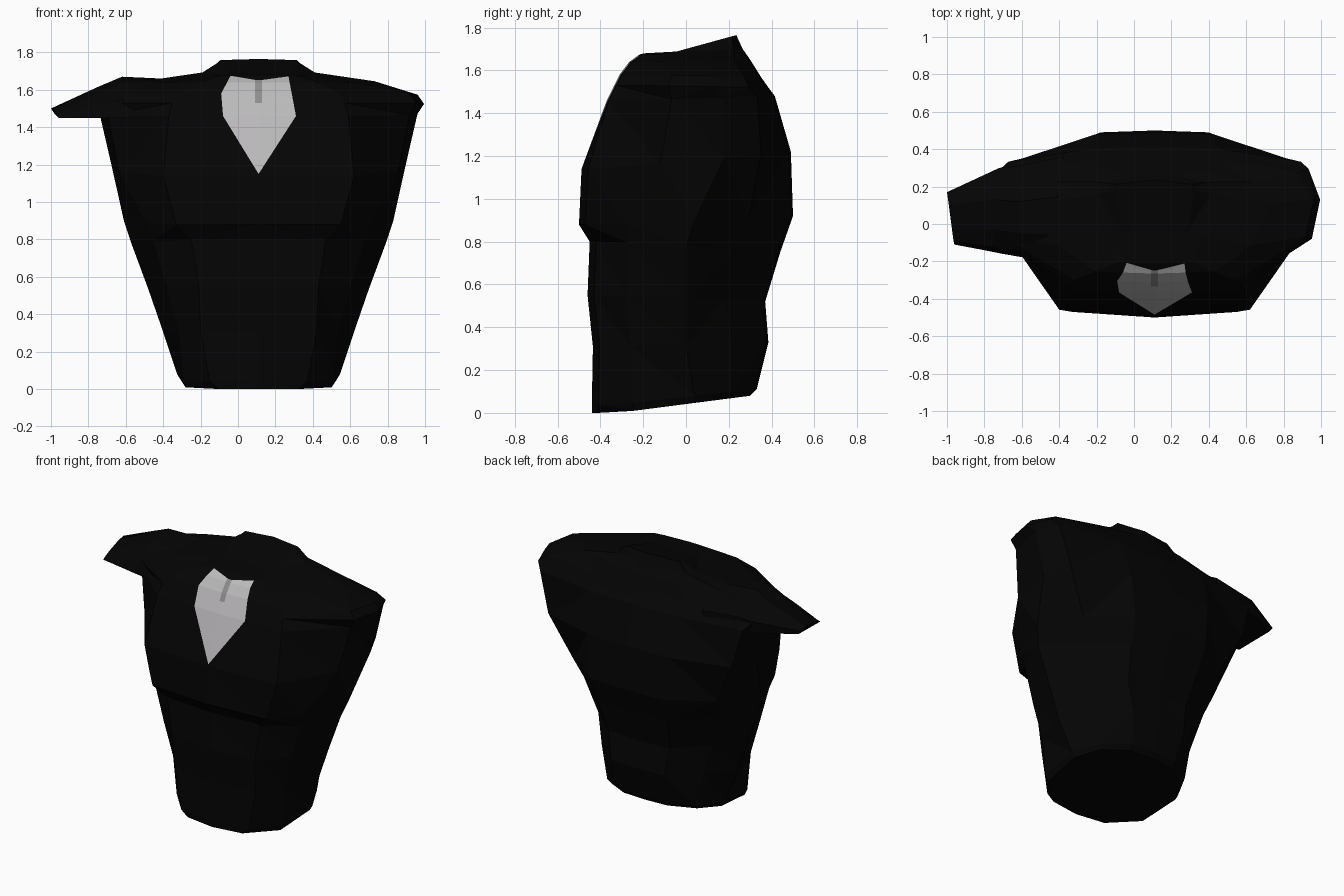
import bpy, bmesh, math
from mathutils import Vector

CX = 0.11  # centre line of the torso


def material(name, r, g, b):
    m = bpy.data.materials.new(name)
    m.diffuse_color = (r, g, b, 1)
    return m


black = material("black_cloth", 0.0013, 0.0013, 0.0013)
light = material("light_shirt", 0.5, 0.49, 0.5)
grey = material("grey_tie", 0.27, 0.27, 0.27)


def loft(bm, rings):
    """Join closed rings of points with quads and cap both ends."""
    loops = [[bm.verts.new(p) for p in ring] for ring in rings]
    n = len(loops[0])
    for a, b in zip(loops, loops[1:]):
        for i in range(n):
            j = (i + 1) % n
            bm.faces.new((a[i], a[j], b[j], b[i]))
    bm.faces.new(loops[0][::-1])
    bm.faces.new(loops[-1])
    bmesh.ops.recalc_face_normals(bm, faces=bm.faces[:])


def finish(bm, name, mats):
    me = bpy.data.meshes.new(name)
    bm.to_mesh(me)
    bm.free()
    for m in mats:
        me.materials.append(m)
    ob = bpy.data.objects.new(name, me)
    bpy.context.collection.objects.link(ob)
    return ob


def body_ring(zf, zb, w, f, b, k, s, p, q):
    """Mirrored cross-section: front/back height, half width, front y, back y,
    front panel half width, y of the widest point, rear corner x and y fractions."""
    inset = 0.03 if zf < 1.4 else 0.01
    # front side corner: boxy at the waist hem and at the upper chest
    cx, cy = (0.94, 0.6) if zf < 0.2 else (0.95, 0.45) if 1.1 < zf < 1.6 else (0.83, 0.6)
    half = [(0, f), (k, f + inset), (cx * w, s + (f - s) * cy), (w, s),
            (p * w, s + (b - s) * q), (0.4 * w, b - 0.01), (0, b)]
    pts = half + [(-x, y) for x, y in half[-2:0:-1]]
    return [(CX + x, y, zf + (zb - zf) * max(0, (y - f - 0.12) / (b - f - 0.12))) for x, y in pts]


# torso: stacked cross-sections from waist to neck
levels = [
    (0.00, 0.08, 0.415, -0.44, 0.30, 0.21, 0.04, 0.80, 0.6),
    (0.04, 0.11, 0.435, -0.44, 0.33, 0.26, 0.04, 0.80, 0.6),
    (0.31, 0.33, 0.515, -0.435, 0.385, 0.31, 0.00, 0.76, 0.55),
    (0.55, 0.52, 0.59, -0.46, 0.37, 0.32, 0.00, 0.74, 0.5),
    (0.80, 0.75, 0.68, -0.45, 0.44, 0.36, 0.00, 0.77, 0.5),
    (0.88, 0.92, 0.72, -0.50, 0.50, 0.44, 0.04, 0.77, 0.55),
    (1.14, 1.22, 0.785, -0.488, 0.49, 0.51, 0.18, 0.90, 0.55),
    (1.46, 1.48, 0.85, -0.37, 0.415, 0.48, 0.18, 0.92, 0.65),
    (1.53, 1.52, 0.885, -0.335, 0.385, 0.46, 0.13, 0.93, 0.65),
    (1.58, 1.57, 0.85, -0.31, 0.35, 0.43, 0.13, 0.90, 0.65),
    (1.64, 1.65, 0.62, -0.265, 0.30, 0.32, 0.11, 0.84, 0.6),
    (1.675, 1.70, 0.30, -0.215, 0.265, 0.20, 0.16, 0.90, 0.6),
    (1.68, 1.765, 0.21, -0.195, 0.235, 0.15, 0.18, 0.97, 0.6),
]
bm = bmesh.new()
loft(bm, [body_ring(*lv) for lv in levels])
bmesh.ops.triangulate(bm, faces=bm.faces[:])


# shirt and tie: outlines cut into the front faces of the chest
def inside(poly, x, z):
    hit = False
    for (x1, z1), (x2, z2) in zip(poly, poly[1:] + poly[:1]):
        if (z1 > z) != (z2 > z) and x < x1 + (z - z1) * (x2 - x1) / (z2 - z1):
            hit = not hit
    return hit


def paint(poly, index):
    for (x1, z1), (x2, z2) in zip(poly, poly[1:] + poly[:1]):
        faces = [f for f in bm.faces
                 if f.normal.y < -0.05 and f.calc_center_median().z > 0.95
                 and f.calc_center_median().y < 0]
        geom = set(faces)
        for f in faces:
            geom.update(f.edges)
            geom.update(f.verts)
        bmesh.ops.bisect_plane(bm, geom=list(geom), dist=1e-5, plane_co=(x1, 0, z1),
                               plane_no=Vector((z2 - z1, 0, x1 - x2)).normalized())
        bm.normal_update()
    for f in bm.faces:
        c = f.calc_center_median()
        if f.normal.y < -0.05 and c.y < 0 and inside(poly, c.x, c.z):
            f.material_index = index


paint([(0.11, 1.15), (0.31, 1.46), (0.27, 1.672), (0.11, 1.65),
       (-0.04, 1.675), (-0.09, 1.58), (-0.08, 1.46)], 1)
paint([(0.092, 1.53), (0.128, 1.53), (0.128, 1.652), (0.092, 1.652)], 2)
finish(bm, "torso", [black, light, grey])

# short sleeve flaring out of one shoulder
sleeve = [
    [(-0.35, -0.22, 1.45), (-0.35, -0.19, 1.56), (-0.30, -0.06, 1.64), (-0.30, 0.16, 1.655), (-0.38, 0.36, 1.55), (-0.38, 0.36, 1.45)],
    [(-0.70, -0.16, 1.45), (-0.66, -0.14, 1.54), (-0.62, -0.05, 1.64), (-0.62, 0.12, 1.67), (-0.62, 0.31, 1.55), (-0.66, 0.30, 1.45)],
    [(-0.80, -0.14, 1.45), (-0.76, -0.12, 1.52), (-0.75, -0.03, 1.58), (-0.75, 0.13, 1.615), (-0.72, 0.30, 1.54), (-0.78, 0.26, 1.46)],
    [(-0.96, -0.11, 1.45), (-0.965, -0.09, 1.46), (-0.97, -0.03, 1.48), (-0.99, 0.10, 1.50), (-1.00, 0.17, 1.50), (-0.98, 0.16, 1.47)],
]
bm = bmesh.new()
loft(bm, sleeve)
finish(bm, "sleeve", [black])
